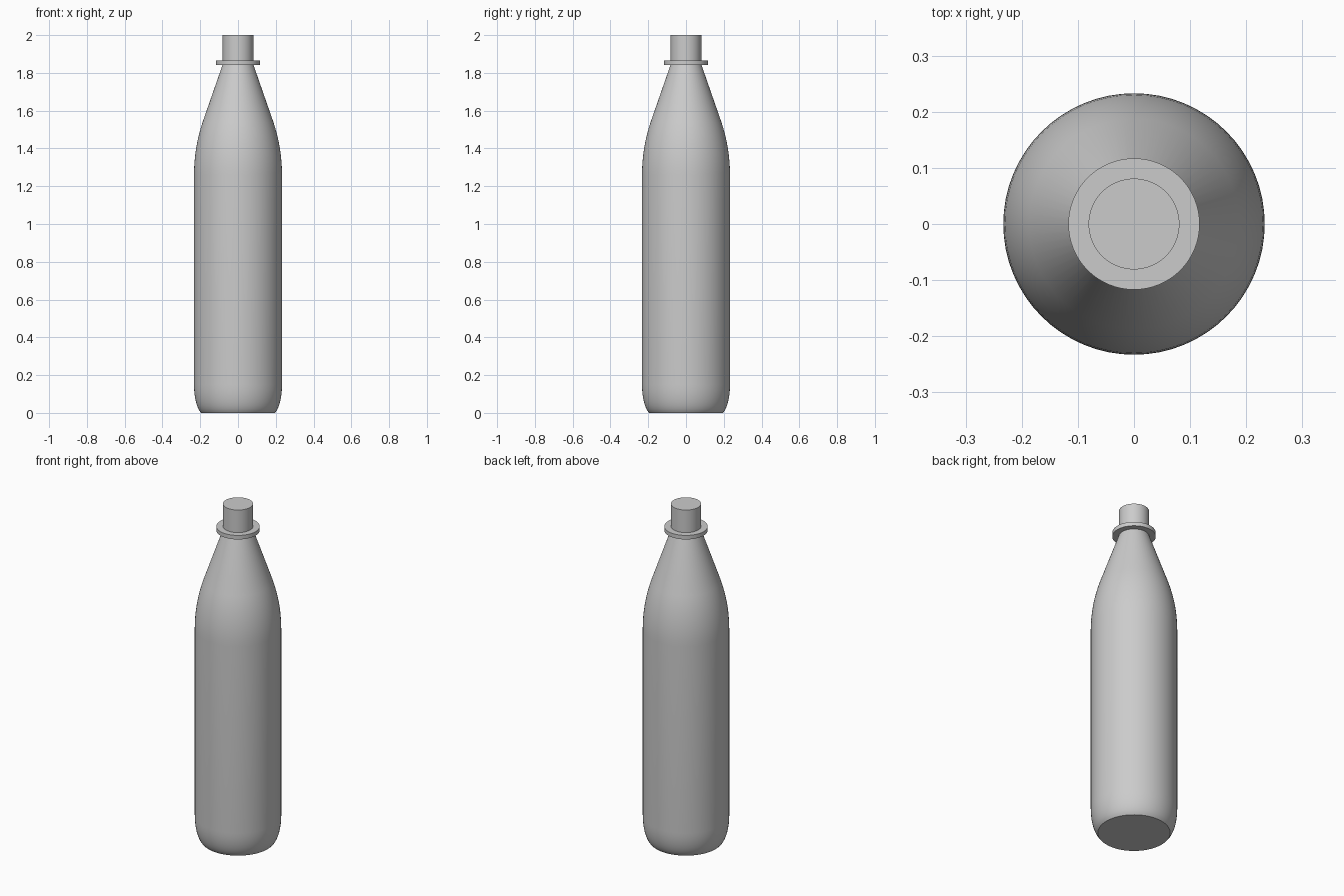
import bpy
import bmesh
from math import sin, cos, pi, radians

default_cube = bpy.data.objects.get("Cube")
if default_cube:
    bpy.data.objects.remove(default_cube, do_unlink=True)

SEGMENTS = 64

grey = bpy.data.materials.new("plain_grey")
grey.use_nodes = True
colour = (0.6, 0.6, 0.6, 1.0)
grey.diffuse_color = colour
grey.node_tree.nodes["Principled BSDF"].inputs["Base Color"].default_value = colour


def lathe(name, profile):
    """Turn a list of (radius, height) points into a capped round solid."""
    bm = bmesh.new()
    rings = []
    for radius, height in profile:
        angles = [2 * pi * i / SEGMENTS for i in range(SEGMENTS)]
        rings.append([bm.verts.new((radius * cos(a), radius * sin(a), height)) for a in angles])
    for low, high in zip(rings, rings[1:]):
        for i in range(SEGMENTS):
            j = (i + 1) % SEGMENTS
            bm.faces.new((low[i], low[j], high[j], high[i]))
    bm.faces.new(list(reversed(rings[0])))
    bm.faces.new(rings[-1])
    mesh = bpy.data.meshes.new(name)
    bm.to_mesh(mesh)
    bm.free()
    for face in mesh.polygons:
        face.use_smooth = True
    mesh.set_sharp_from_angle(angle=radians(30))
    mesh.materials.append(grey)
    obj = bpy.data.objects.new(name, mesh)
    bpy.context.collection.objects.link(obj)
    return obj


# Bottle body: rounded base, straight wall, curved shoulder, tapered neck
RADIUS = 0.233
BASE_HEIGHT = 0.15
BASE_CURVE = 0.055
base_end = radians(72)
profile = []
for step in range(9):
    a = base_end * (1 - step / 8)
    profile.append((RADIUS - BASE_CURVE * (1 - cos(a)),
                    BASE_HEIGHT * (1 - sin(a) / sin(base_end))))

SHOULDER_START = 1.26
SHOULDER_ARC = 0.88
shoulder_end = radians(18.5)
for step in range(9):
    a = shoulder_end * step / 8
    profile.append((RADIUS - SHOULDER_ARC * (1 - cos(a)),
                    SHOULDER_START + SHOULDER_ARC * sin(a)))
profile.append((0.081, 1.845))
lathe("bottle_body", profile)

# Flat ring around the neck
lathe("neck_collar", [(0.117, 1.842), (0.117, 1.866)])

# Closed straight mouth above the ring
lathe("bottle_mouth", [(0.081, 1.85), (0.081, 2.0)])
